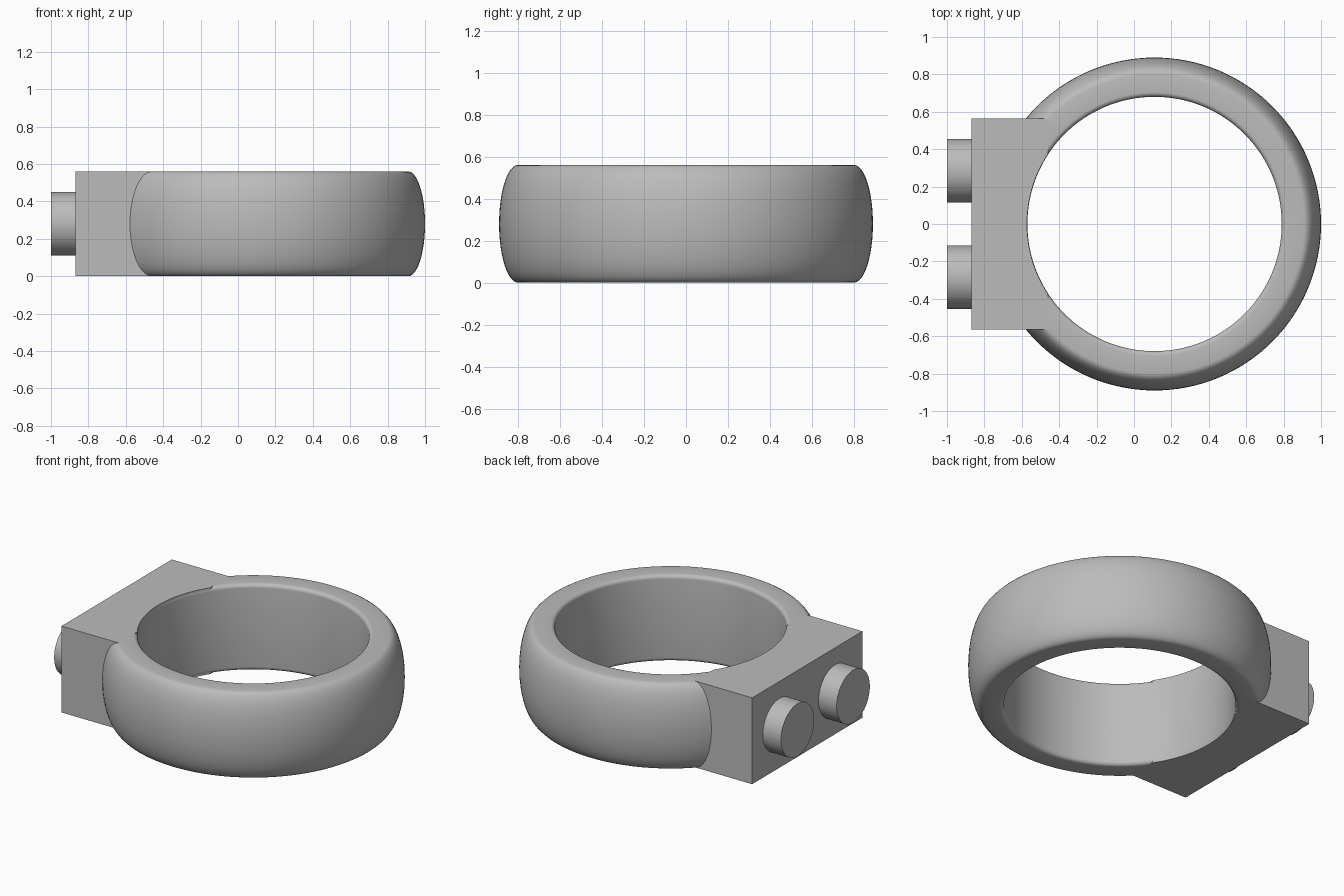
import bpy
import bmesh
import math
from mathutils import Matrix

cube = bpy.data.objects.get("Cube")
if cube:
    bpy.data.objects.remove(cube, do_unlink=True)

HEIGHT = 0.56
MID = HEIGHT / 2
RING_X = 0.11
SEGMENTS = 128

grey = bpy.data.materials.new("plain_grey")
grey.use_nodes = True
COLOUR = (0.5, 0.5, 0.5, 1)
grey.diffuse_color = COLOUR
grey.node_tree.nodes["Principled BSDF"].inputs["Base Color"].default_value = COLOUR


def add_object(name, bm):
    bmesh.ops.recalc_face_normals(bm, faces=bm.faces)
    mesh = bpy.data.meshes.new(name)
    bm.to_mesh(mesh)
    bm.free()
    mesh.materials.append(grey)
    obj = bpy.data.objects.new(name, mesh)
    bpy.context.collection.objects.link(obj)
    return obj


def cylinder(name, radius, depth, location, along_x=False):
    bm = bmesh.new()
    turn = Matrix.Rotation(math.pi / 2, 4, 'Y') if along_x else Matrix()
    bmesh.ops.create_cone(bm, cap_ends=True, segments=SEGMENTS, radius1=radius,
                          radius2=radius, depth=depth,
                          matrix=Matrix.Translation(location) @ turn)
    return add_object(name, bm)


def apply_boolean(target, tool, operation):
    mod = target.modifiers.new(operation.lower(), 'BOOLEAN')
    mod.operation = operation
    mod.solver = 'EXACT'
    mod.object = tool
    bpy.context.view_layer.objects.active = target
    bpy.ops.object.modifier_apply(modifier=mod.name)
    bpy.data.objects.remove(tool, do_unlink=True)


def smooth(obj, degrees=30):
    bpy.ops.object.select_all(action='DESELECT')
    obj.select_set(True)
    bpy.context.view_layer.objects.active = obj
    bpy.ops.object.shade_smooth_by_angle(angle=math.radians(degrees))


# Ring: bulging outer wall, flat rims, straight bore with eased edges
profile = []
STEPS = 24
for i in range(STEPS + 1):
    a = math.pi * (i / STEPS - 0.5)
    profile.append((0.8 + 0.09 * math.cos(a), MID + MID * math.sin(a)))
EASE = 0.025
for side in (1, -1):
    for i in range(7):
        t = math.pi / 2 * (i if side > 0 else 6 - i) / 6
        profile.append((0.68 + EASE * (1 - math.sin(t)),
                        MID + side * (MID - EASE + EASE * math.cos(t))))

bm = bmesh.new()
verts = [bm.verts.new((RING_X + r, 0, z)) for r, z in profile]
edges = [bm.edges.new((verts[i - 1], verts[i])) for i in range(len(verts))]
bmesh.ops.spin(bm, geom=verts + edges, cent=(RING_X, 0, 0), axis=(0, 0, 1),
               angle=math.tau, steps=SEGMENTS, use_merge=True)
bmesh.ops.remove_doubles(bm, verts=bm.verts, dist=0.0001)
ring = add_object("ring", bm)

# Mounting block, hollowed to follow the bore
bm = bmesh.new()
X0, X1 = -0.87, -0.46
bmesh.ops.create_cube(bm, size=1, matrix=Matrix.Translation(((X0 + X1) / 2, 0, MID))
                      @ Matrix.Diagonal((X1 - X0, 1.13, HEIGHT, 1)))
block = add_object("mounting_block", bm)
bore = cylinder("bore_cutter", 0.682, 2, (RING_X, 0, MID))
apply_boolean(block, bore, 'DIFFERENCE')
apply_boolean(ring, block, 'UNION')
ring.name = "ring_with_block"
smooth(ring)

# Two round studs on the block
for name, y in (("left_side_stud", -0.285), ("right_side_stud", 0.285)):
    stud = cylinder(name, 0.17, 0.14, (-0.93, y, MID), along_x=True)
    smooth(stud)
